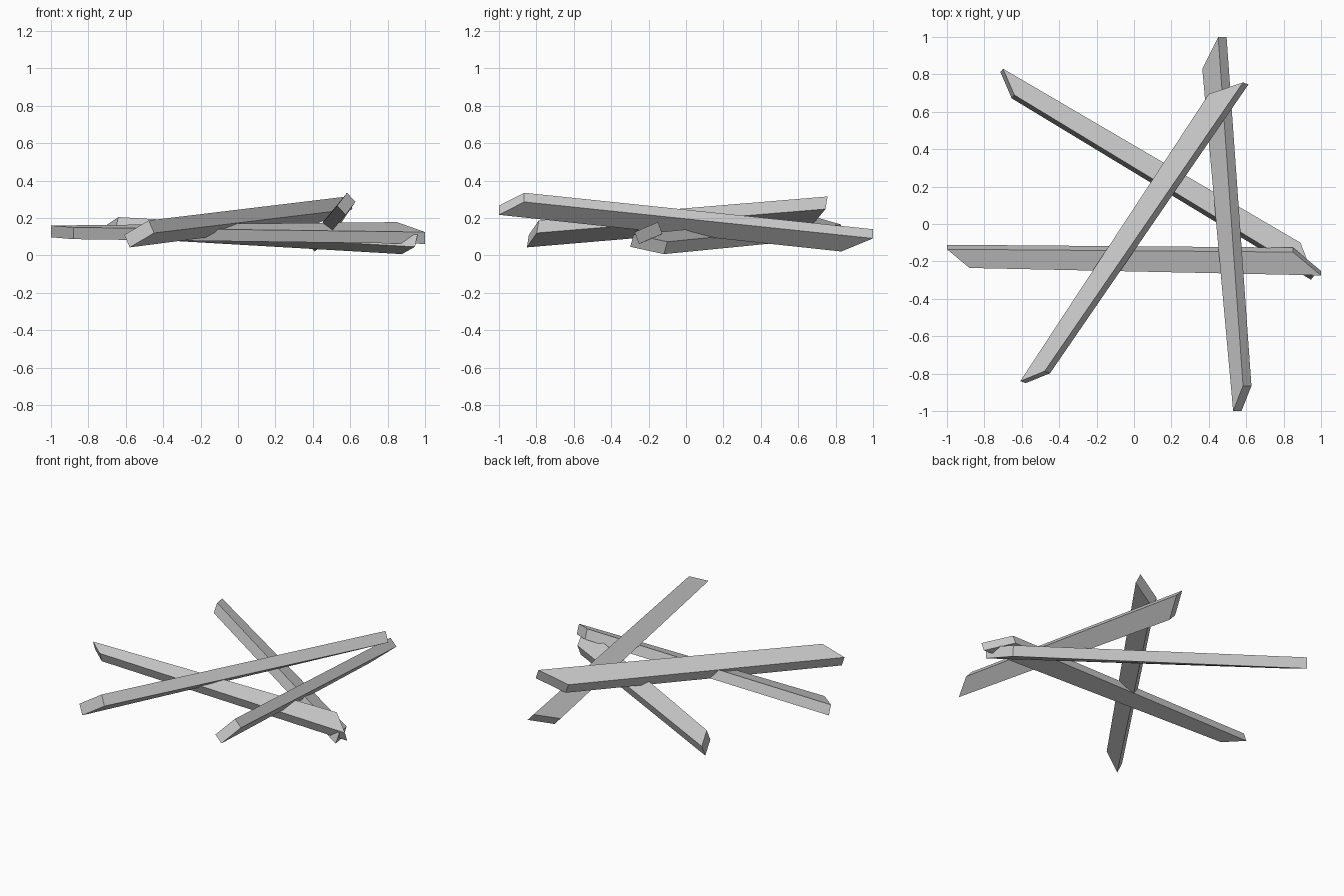
import bpy
import bmesh
from mathutils import Vector

# Remove the default object
default_cube = bpy.data.objects.get("Cube")
if default_cube:
    bpy.data.objects.remove(default_cube, do_unlink=True)

# One plain grey for all beams
grey = bpy.data.materials.new("plain_grey")
grey.use_nodes = True
colour = (0.6, 0.6, 0.6, 1.0)
grey.diffuse_color = colour
grey.node_tree.nodes["Principled BSDF"].inputs["Base Color"].default_value = colour


def make_beam(name, upper_corners, depth):
    """Board with mitred ends: an upper face extruded along its depth."""
    mesh_builder = bmesh.new()
    corners = [mesh_builder.verts.new(corner) for corner in upper_corners]
    upper_face = mesh_builder.faces.new(corners)
    extruded = bmesh.ops.extrude_face_region(
        mesh_builder, geom=[upper_face], use_keep_orig=True)
    lower_corners = [item for item in extruded["geom"]
                     if isinstance(item, bmesh.types.BMVert)]
    bmesh.ops.translate(mesh_builder, verts=lower_corners, vec=Vector(depth))
    bmesh.ops.recalc_face_normals(mesh_builder, faces=mesh_builder.faces[:])
    mesh = bpy.data.meshes.new(name)
    mesh_builder.to_mesh(mesh)
    mesh_builder.free()
    mesh.materials.append(grey)
    beam = bpy.data.objects.new(name, mesh)
    bpy.context.collection.objects.link(beam)
    return beam


# Beam lying from right to left near the front
make_beam("cross_beam",
          [(-1, -.135, .16), (-.88, -.235, .15),
           (1, -.275, .125), (.85, -.15, .178)],
          depth=(0, .024, -.063))

# Lowest beam, running diagonally from the back right
make_beam("lower_diagonal_beam",
          [(-.7, .83, .165), (-.64, .69, .205),
           (.96, -.28, .112), (.89, -.1, .073)],
          depth=(-.014, -.018, -.066))

# Beam running from front to back on the left
make_beam("side_beam",
          [(.583, -.865, .335), (.53, -1, .266),
           (.365, .83, .07), (.45, 1, .14)],
          depth=(.045, 0, -.049))

# Topmost beam, running diagonally from the front right
make_beam("upper_diagonal_beam",
          [(-.608, -.84, .11), (-.478, -.787, .187),
           (.583, .757, .315), (.4, .695, .24)],
          depth=(.029, -.011, -.067))
